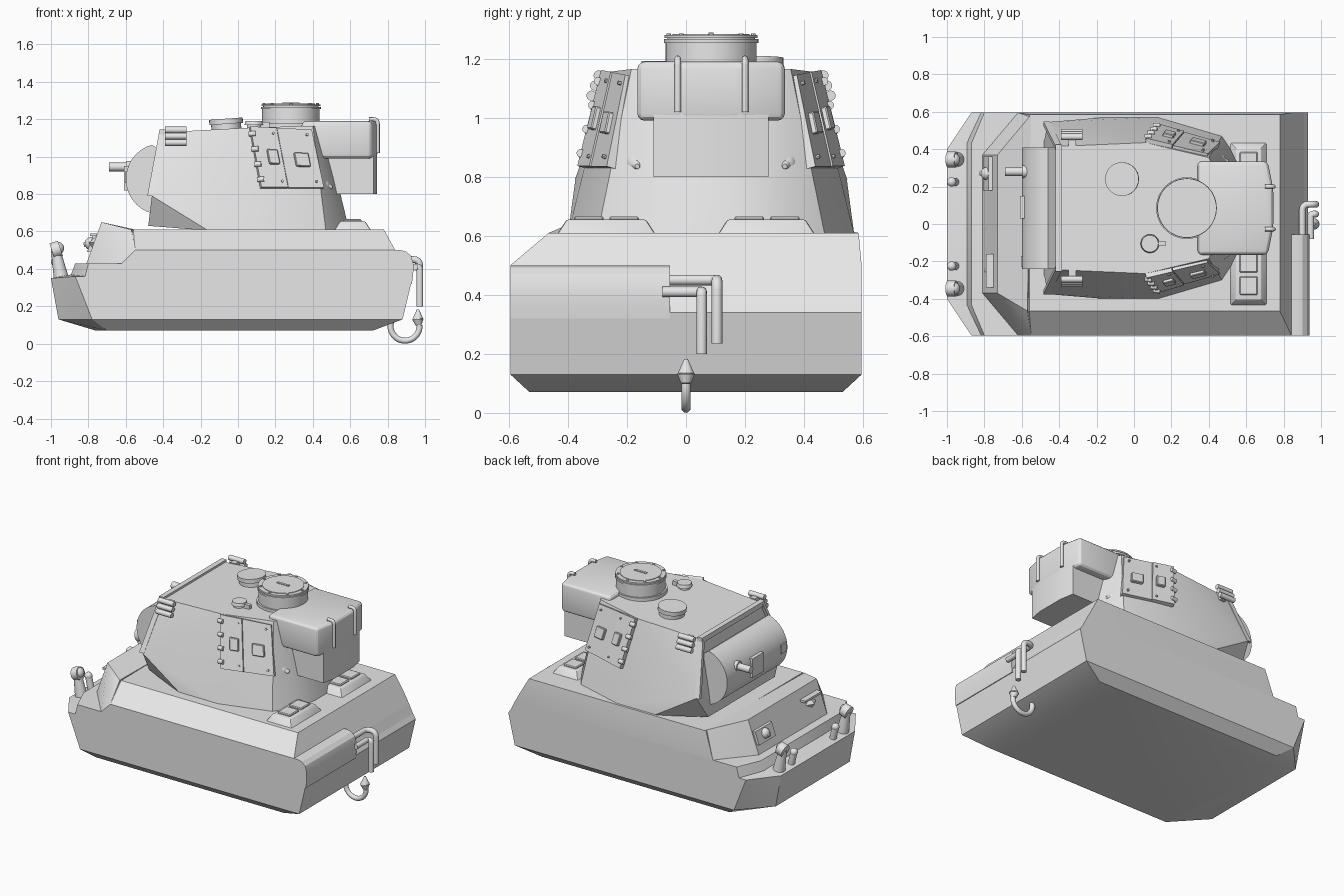
import bpy, bmesh, math
from mathutils import Vector

cube = bpy.data.objects.get("Cube")
if cube:
    bpy.data.objects.remove(cube, do_unlink=True)

GREY = (0.8, 0.8, 0.8, 1)
mat = bpy.data.materials.new("plain_grey")
mat.use_nodes = True
mat.diffuse_color = GREY
mat.node_tree.nodes["Principled BSDF"].inputs["Base Color"].default_value = GREY

C = 0.085          # turret centre line
parts = []


def finish(name, bm):
    bmesh.ops.recalc_face_normals(bm, faces=bm.faces)
    mesh = bpy.data.meshes.new(name)
    bm.to_mesh(mesh)
    bm.free()
    ob = bpy.data.objects.new(name, mesh)
    mesh.materials.append(mat)
    bpy.context.collection.objects.link(ob)
    parts.append(ob)
    return ob


def solid(name, pts, bevel=0, seg=3):
    """Convex plated body through the given corners."""
    bm = bmesh.new()
    for p in pts:
        bm.verts.new(p)
    res = bmesh.ops.convex_hull(bm, input=bm.verts)
    junk = {v for v in res["geom_interior"] + res["geom_unused"] if isinstance(v, bmesh.types.BMVert)}
    bmesh.ops.delete(bm, geom=list(junk), context="VERTS")
    bmesh.ops.dissolve_limit(bm, angle_limit=math.radians(2.5), verts=bm.verts, edges=bm.edges)
    if bevel:
        bmesh.ops.bevel(bm, geom=bm.edges[:], offset=bevel, segments=seg, profile=0.5, affect="EDGES")
    return finish(name, bm)


def sym(pts, c=0.0):
    return [(x, c + s * y, z) for x, y, z in pts for s in (-1, 1)]


def box(name, x0, x1, y0, y1, z0, z1, bevel=0, seg=3):
    return solid(name, [(x, y, z) for x in (x0, x1) for y in (y0, y1) for z in (z0, z1)], bevel, seg)


def prism(name, profile, y0, y1):
    return solid(name, [(x, y, z) for x, z in profile for y in (y0, y1)])


def rod(name, a, b, r, r2=None, n=24):
    a, b = Vector(a), Vector(b)
    bm = bmesh.new()
    bmesh.ops.create_cone(bm, cap_ends=True, segments=n, radius1=r,
                          radius2=r if r2 is None else r2, depth=(b - a).length)
    bm.transform((b - a).to_track_quat("Z", "Y").to_matrix().to_4x4())
    bmesh.ops.translate(bm, verts=bm.verts, vec=(a + b) / 2)
    return finish(name, bm)


def ball(name, p, r):
    bm = bmesh.new()
    bmesh.ops.create_uvsphere(bm, u_segments=20, v_segments=12, radius=r)
    bmesh.ops.translate(bm, verts=bm.verts, vec=p)
    return finish(name, bm)


def pipe(name, pts, r):
    """Bent tube with softened corners."""
    P = [Vector(p) for p in pts]
    path = [P[0]]
    for a, b, c in zip(P, P[1:], P[2:]):
        k = min(0.035, (a - b).length / 2, (c - b).length / 2)
        s, e = b + (a - b).normalized() * k, b + (c - b).normalized() * k
        path += [s.lerp(b, t).lerp(b.lerp(e, t), t) for t in (0, 0.25, 0.5, 0.75, 1)]
    path.append(P[-1])
    cu = bpy.data.curves.new(name, "CURVE")
    cu.dimensions = "3D"
    cu.bevel_depth, cu.bevel_resolution, cu.use_fill_caps = r, 4, True
    sp = cu.splines.new("POLY")
    sp.points.add(len(path) - 1)
    for pt, v in zip(sp.points, path):
        pt.co = (*v, 1)
    ob = bpy.data.objects.new(name, cu)
    bpy.context.collection.objects.link(ob)
    cu.materials.append(mat)


# Hull: lower tub, nose deck, superstructure (chamfered on one side only)
solid("lower_hull", sym([(-0.76, 0.36, 0.07), (-0.7, 0.53, 0.07), (0.72, 0.53, 0.07),
                         (-0.96, 0.4, 0.13), (-0.78, 0.595, 0.13), (0.88, 0.595, 0.13),
                         (-1, 0.4, 0.35), (-0.87, 0.595, 0.36), (-0.89, 0.4, 0.37),
                         (0.93, 0.595, 0.34), (0.91, 0.595, 0.37)]))
solid("nose_deck", sym([(-0.9, 0.43, 0.35), (-0.82, 0.595, 0.35), (-0.87, 0.43, 0.43),
                        (-0.8, 0.595, 0.43), (0.88, 0.595, 0.43), (0.92, 0.595, 0.35)]))
solid("superstructure", sym([(-0.62, 0.595, 0.43), (-0.55, 0.595, 0.5), (0.88, 0.595, 0.43),
                             (0.841, 0.595, 0.5)])
      + [(x, y, 0.61) for x in (-0.56, 0.78) for y in (-0.465, 0.585)])
solid("driver_front", sym([(-0.81, 0.37, 0.43), (-0.73, 0.37, 0.65), (-0.62, 0.595, 0.43), (-0.55, 0.595, 0.5)])
      + [(-0.57, -0.465, 0.61), (-0.55, 0.585, 0.61)])
prism("rear_cover", [(0.7, 0.5), (0.87, 0.5), (0.9, 0.492), (0.925, 0.47), (0.937, 0.43),
                     (0.937, 0.38), (0.93, 0.32), (0.7, 0.3)], -0.595, -0.055)

# Engine deck vents with raised slats
for side, y0, y1 in (("right", -0.44, -0.1), ("left", 0.105, 0.44)):
    solid("engine_vent_" + side, [(x, y, 0.6) for x in (0.51, 0.715) for y in (y0, y1)]
          + [(x, y, 0.655) for x in (0.545, 0.68) for y in (y0 + 0.035, y1 - 0.035)], 0.008, 2)
    for i in range(2):
        a = y0 + 0.06 + i * 0.12
        box("vent_slat", 0.565, 0.66, a, a + 0.1, 0.65, 0.666, 0.005, 1)

# Front plate fittings
solid("gun_port_frame", [(x + d, y, z) for x, z in ((-0.787, 0.49), (-0.757, 0.575))
                         for d in (-0.02, 0.03) for y in (0.18, 0.36)])
ball("gun_port_ball", (-0.785, 0.27, 0.535), 0.035)
rod("gun_port_muzzle", (-0.78, 0.27, 0.535), (-0.825, 0.27, 0.53), 0.012)
solid("visor", [(-0.8, -0.25, 0.54), (-0.76, -0.18, 0.54), (-0.76, -0.32, 0.54), (-0.77, -0.25, 0.5),
                (-0.745, -0.25, 0.585)])
box("visor_hood", -0.79, -0.74, -0.34, -0.16, 0.575, 0.59)
for s in (-1, 1):
    y = s * 0.345
    rod("lamp_post", (-0.945, y, 0.35), (-0.975, y, 0.5), 0.04, 0.025)
    rod("lamp_head", (-0.995, y, 0.495), (-0.95, y, 0.51), 0.042)
    ball("lamp_cap", (-0.965, y, 0.51), 0.035)
    rod("horn", (-0.955, s * 0.225, 0.35), (-0.975, s * 0.225, 0.44), 0.022)
    ball("horn_cap", (-0.975, s * 0.225, 0.44), 0.025)

# Turret shell
solid("turret", sym([(-0.4, 0.33, 1.13), (0.06, 0.35, 1.155), (0.4, 0.27, 1.165), (0.46, 0.14, 1.165),
                     (-0.46, 0.46, 0.79), (-0.48, 0.36, 0.63), (-0.16, 0.485, 0.605),
                     (0.13, 0.485, 0.605), (0.47, 0.385, 0.605), (0.56, 0.25, 0.605),
                     (0.595, 0.1, 0.605)], C))
box("front_roof_bar", -0.42, -0.385, C - 0.34, C + 0.34, 1.11, 1.145)
for s in (-1, 1):
    solid("front_edge_plate", [(x + d, C + s * (y + e), z) for x, y, z in ((-0.4, 0.32, 1.14), (-0.465, 0.45, 0.79))
                               for d in (-0.02, 0.015) for e in (-0.01, 0.012)])

# Curved mantlet with weapon openings
arc = [math.radians(105 + i * 10) for i in range(16)]
prism("mantlet", [(-0.41 + 0.19 * math.cos(a), 0.88 + 0.19 * math.sin(a)) for a in arc]
      + [(-0.4, 1.02), (-0.42, 0.7)], C - 0.325, C + 0.325)
rod("coaxial_gun", (-0.5, 0.28, 0.945), (-0.69, 0.28, 0.945), 0.023)
rod("coaxial_collar", (-0.5, 0.28, 0.945), (-0.6, 0.28, 0.945), 0.033)
box("main_gun_port", -0.61, -0.52, 0.03, 0.15, 0.82, 0.95)
box("sight_port", -0.605, -0.52, -0.23, -0.17, 0.86, 0.92)

# Bustle
solid("bustle_upper", sym([(x, y, z) for z in (0.99, 1.19)
                           for x, y in ((0.34, 0.25), (0.715, 0.25), (0.745, 0.1))], C), 0.025)
solid("bustle_lower", sym([(x, y, z) for z in (0.8, 1.08)
                           for x, y in ((0.4, 0.195), (0.725, 0.195), (0.743, 0.1))], C))
for y in (-0.028, 0.2):
    pipe("bustle_hook", [(0.7, y, 1.2), (0.747, y, 1.2), (0.747, y, 1.02)], 0.011)

# Turret sides: stowage panels, smoke tubes, pistol ports
corners = [Vector(p) for p in ((0.06, 0.35, 1.155), (0.39, 0.272, 1.14),
                               (0.12, 0.43, 0.83), (0.455, 0.335, 0.83))]
normal = (corners[2] - corners[0]).cross(corners[1] - corners[0]).normalized()
if normal.y < 0:
    normal.negate()


def on_side(u, v, lift):
    return corners[0].lerp(corners[1], u).lerp(corners[2].lerp(corners[3], u), v) + normal * lift


def flip(p, s):
    return (p.x, C + s * p.y, p.z)


def side_plate(name, s, u0, u1, v0, v1, low, high, bevel=0):
    solid(name, [flip(on_side(u, v, h), s) for u in (u0, u1) for v in (v0, v1) for h in (low, high)], bevel, 1)


for s in (-1, 1):
    side_plate("front_panel", s, 0, 0.425, 0, 1, -0.02, 0.025)
    side_plate("rear_panel", s, 0.435, 1, 0, 1, -0.02, 0.02)
    side_plate("front_panel_cover", s, 0.19, 0.36, 0.38, 0.62, 0.02, 0.042, 0.004)
    side_plate("rear_panel_cover", s, 0.62, 0.85, 0.42, 0.65, 0.015, 0.037, 0.004)
    for v in (0.12, 0.37, 0.62, 0.87):
        rod("panel_hinge", flip(on_side(-0.04, v, 0.018), s), flip(on_side(0.06, v, 0.03), s), 0.014, n=12)
    for v in (0.1, 0.9):
        for u in (0.35, 0.9):
            rod("panel_bolt", flip(on_side(u, v, 0.01), s), flip(on_side(u, v, 0.033), s), 0.007, n=8)
    for i in range(3):
        z, y = 1.075 + i * 0.034, C + s * (0.405 - i * 0.012)
        rod("smoke_tube", (-0.39, y, z), (-0.275, y, z), 0.017)
    box("smoke_tube_bracket", -0.35, -0.31, C + s * 0.33, C + s * 0.39, 1.07, 1.14)
    y = C + s * 0.25
    ball("pistol_port", (0.45, y, 0.845), 0.042)
    rod("pistol_port_plug", (0.45, y, 0.845), (0.505, y, 0.835), 0.04, 0.008)

# Roof: commander's cupola, fan cover, periscope dome
X = 0.283
for name, r, z0, z1 in (("cupola_base", 0.165, 1.14, 1.18), ("cupola_wall", 0.154, 1.16, 1.262),
                        ("cupola_rim", 0.16, 1.254, 1.266), ("cupola_lip", 0.158, 1.27, 1.28),
                        ("cupola_neck", 0.148, 1.26, 1.272), ("cupola_lid", 0.13, 1.27, 1.284)):
    rod(name, (X, C, z0), (X, C, z1), r, n=48)
box("cupola_handle", X - 0.045, X + 0.045, C - 0.008, C + 0.008, 1.28, 1.289)
for i in range(8):
    a = math.tau * i / 8
    x, y = X + 0.143 * math.cos(a), C + 0.143 * math.sin(a)
    rod("cupola_bolt", (x, y, 1.275), (x, y, 1.286), 0.008, n=8)
rod("fan_cover", (-0.06, 0.24, 1.13), (-0.065, 0.24, 1.185), 0.08, n=32)
rod("fan_cap", (-0.063, 0.24, 1.175), (-0.065, 0.24, 1.203), 0.09, n=32)
rod("periscope_base", (0.085, -0.105, 1.14), (0.085, -0.105, 1.175), 0.038)
rod("periscope_cap", (0.085, -0.105, 1.17), (0.085, -0.105, 1.192), 0.05, 0.045)
box("periscope_arm", 0.12, 0.168, -0.118, -0.092, 1.155, 1.185)

# Exhaust pipes and tow hook
pipe("exhaust_upper", [(0.9, -0.08, 0.45), (0.9, 0.105, 0.45), (0.972, 0.105, 0.45), (0.972, 0.105, 0.235)], 0.018)
pipe("exhaust_lower", [(0.945, -0.08, 0.41), (0.945, 0.053, 0.41), (0.972, 0.053, 0.41), (0.972, 0.053, 0.2)], 0.018)
pipe("tow_hook", [(0.893 + 0.078 * math.cos(a), 0, 0.094 + 0.078 * math.sin(a))
                  for a in (math.radians(160 + 12 * i) for i in range(18))], 0.016)
rod("tow_hook_tip", (0.962, 0, 0.13), (0.962, 0, 0.183), 0.03, 0.006)
rod("tow_hook_tip_base", (0.966, 0, 0.1), (0.962, 0, 0.132), 0.017, 0.03)

# Smooth the rounded surfaces while keeping the plate edges sharp
bpy.ops.object.select_all(action="DESELECT")
for ob in parts:
    ob.select_set(True)
bpy.context.view_layer.objects.active = parts[0]
bpy.ops.object.shade_smooth_by_angle(angle=math.radians(24))
